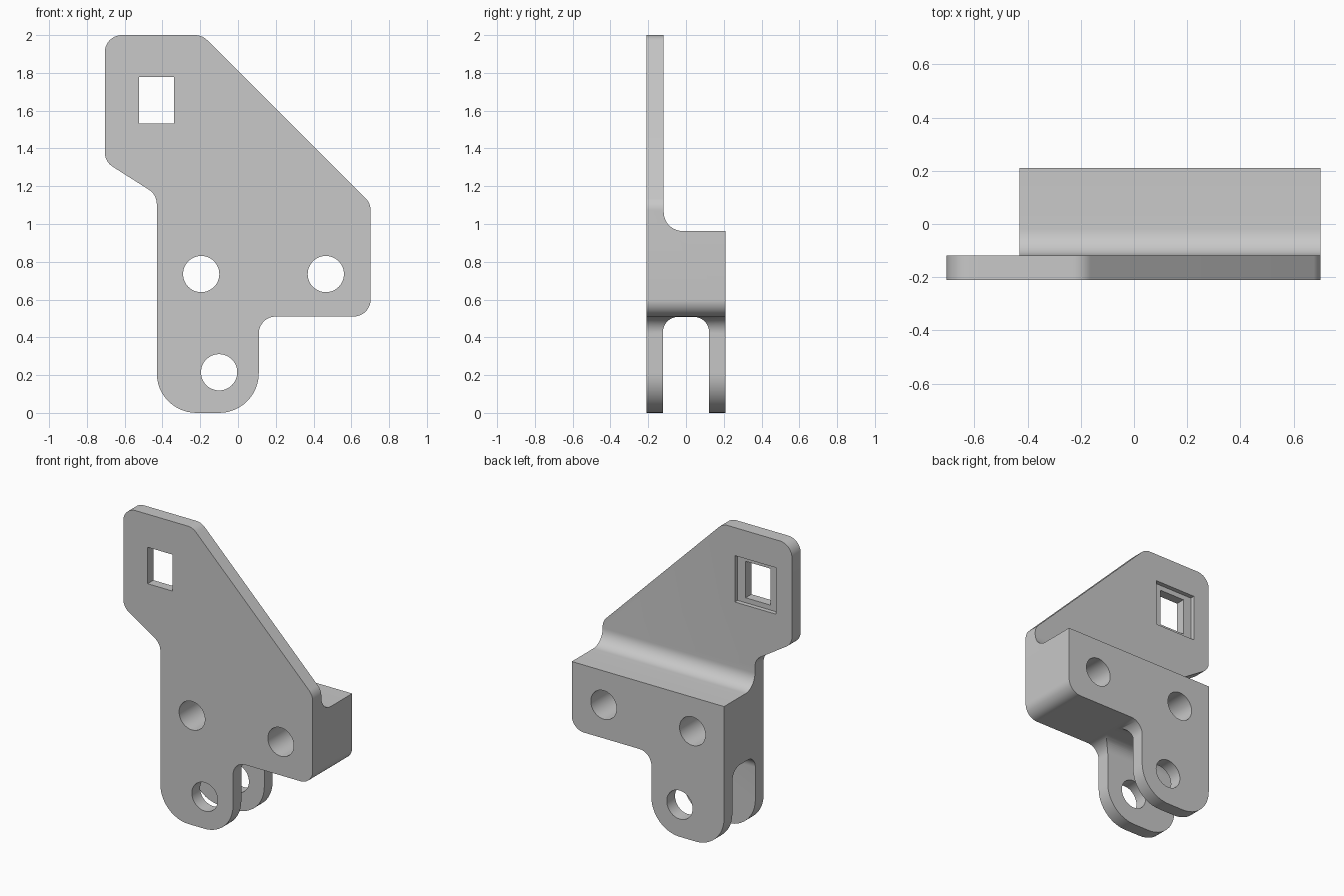
import bpy, bmesh, math
from mathutils import Vector

cube = bpy.data.objects.get("Cube")
if cube:
    bpy.data.objects.remove(cube, do_unlink=True)

steel = bpy.data.materials.new("plain_grey")
steel.use_nodes = True
GREY = (0.58, 0.58, 0.58, 1)
steel.diffuse_color = GREY
steel.node_tree.nodes["Principled BSDF"].inputs["Base Color"].default_value = GREY


def fillet(corners, steps=12):
    """Round each (u, v, radius) corner of a polygon with a tangent arc."""
    pts = []
    for i, (u, v, r) in enumerate(corners):
        p = Vector((u, v))
        if r == 0:
            pts.append(p)
            continue
        a = (Vector(corners[i - 1][:2]) - p).normalized()
        b = (Vector(corners[(i + 1) % len(corners)][:2]) - p).normalized()
        half = a.angle(b) / 2
        centre = p + (a + b).normalized() * (r / math.sin(half))
        start = p + a * (r / math.tan(half)) - centre
        end = p + b * (r / math.tan(half)) - centre
        sweep = math.pi - 2 * half
        for k in range(steps + 1):
            t = k / steps * sweep
            pts.append(centre + (start * math.sin(sweep - t) + end * math.sin(t)) / math.sin(sweep))
    return pts


def prism(name, pts, axis, low, high):
    """Extrude a profile along y (profile in x, z) or along x (profile in y, z)."""
    place = (lambda p, d: (p[0], d, p[1])) if axis == "y" else (lambda p, d: (d, p[0], p[1]))
    bm = bmesh.new()
    face = bm.faces.new([bm.verts.new(place(p, low)) for p in pts])
    grown = bmesh.ops.extrude_face_region(bm, geom=[face], use_keep_orig=True)["geom"]
    shift = (0, high - low, 0) if axis == "y" else (high - low, 0, 0)
    bmesh.ops.translate(bm, vec=shift, verts=[g for g in grown if isinstance(g, bmesh.types.BMVert)])
    bmesh.ops.recalc_face_normals(bm, faces=bm.faces)
    mesh = bpy.data.meshes.new(name)
    bm.to_mesh(mesh)
    bm.free()
    mesh.materials.append(steel)
    obj = bpy.data.objects.new(name, mesh)
    bpy.context.collection.objects.link(obj)
    return obj


def combine(target, tool, operation):
    """Apply a boolean and remove the tool."""
    bpy.context.view_layer.objects.active = target
    mod = target.modifiers.new(operation, "BOOLEAN")
    mod.object, mod.operation, mod.solver = tool, operation, "EXACT"
    bpy.ops.object.modifier_apply(modifier=mod.name)
    bpy.data.objects.remove(tool, do_unlink=True)


def rectangle(x0, x1, z0, z1):
    return [(x0, z0), (x1, z0), (x1, z1), (x0, z1)]


# Front outline: upper tab, sloped edge, block and rounded foot
R, FOOT = 0.09, 0.21
outline = fillet([(-0.705, 2, R), (-0.19, 2, R), (0.702, 1.11, R), (0.702, 0.51, R),
                  (0.11, 0.51, R), (0.11, 0, FOOT), (-0.43, 0, FOOT),
                  (-0.43, 1.155, R), (-0.705, 1.33, R)])
bracket = prism("bracket", outline, "y", -0.4, 0.4)

# Side section: thin plate, thick block, forked foot
section = fillet([(-0.21, 2.1, 0), (-0.118, 2.1, 0), (-0.118, 0.963, 0.1), (0.21, 0.963, 0),
                  (0.21, -0.1, 0), (0.122, -0.1, 0), (0.122, 0.508, 0.08),
                  (-0.122, 0.508, 0.08), (-0.122, -0.1, 0), (-0.21, -0.1, 0)])
combine(bracket, prism("side_section", section, "x", -1, 1), "INTERSECT")

# Round bolt holes
for x, z in [(-0.195, 0.735), (0.465, 0.735), (-0.1, 0.215)]:
    ring = [(x + 0.096 * math.cos(t * math.tau / 48), z + 0.096 * math.sin(t * math.tau / 48))
            for t in range(48)]
    combine(bracket, prism("bolt_hole", ring, "y", -0.5, 0.5), "DIFFERENCE")

# Rectangular window with a shallow recess on the back
combine(bracket, prism("window", rectangle(-0.525, -0.34, 1.533, 1.778), "y", -0.5, 0.5), "DIFFERENCE")
combine(bracket, prism("recess", rectangle(-0.585, -0.28, 1.5, 1.812), "y", -0.148, 0.5), "DIFFERENCE")

# Smooth fillets, sharp edges
bpy.ops.object.select_all(action="DESELECT")
bracket.select_set(True)
bpy.context.view_layer.objects.active = bracket
bpy.ops.object.shade_smooth_by_angle(angle=math.radians(30))
